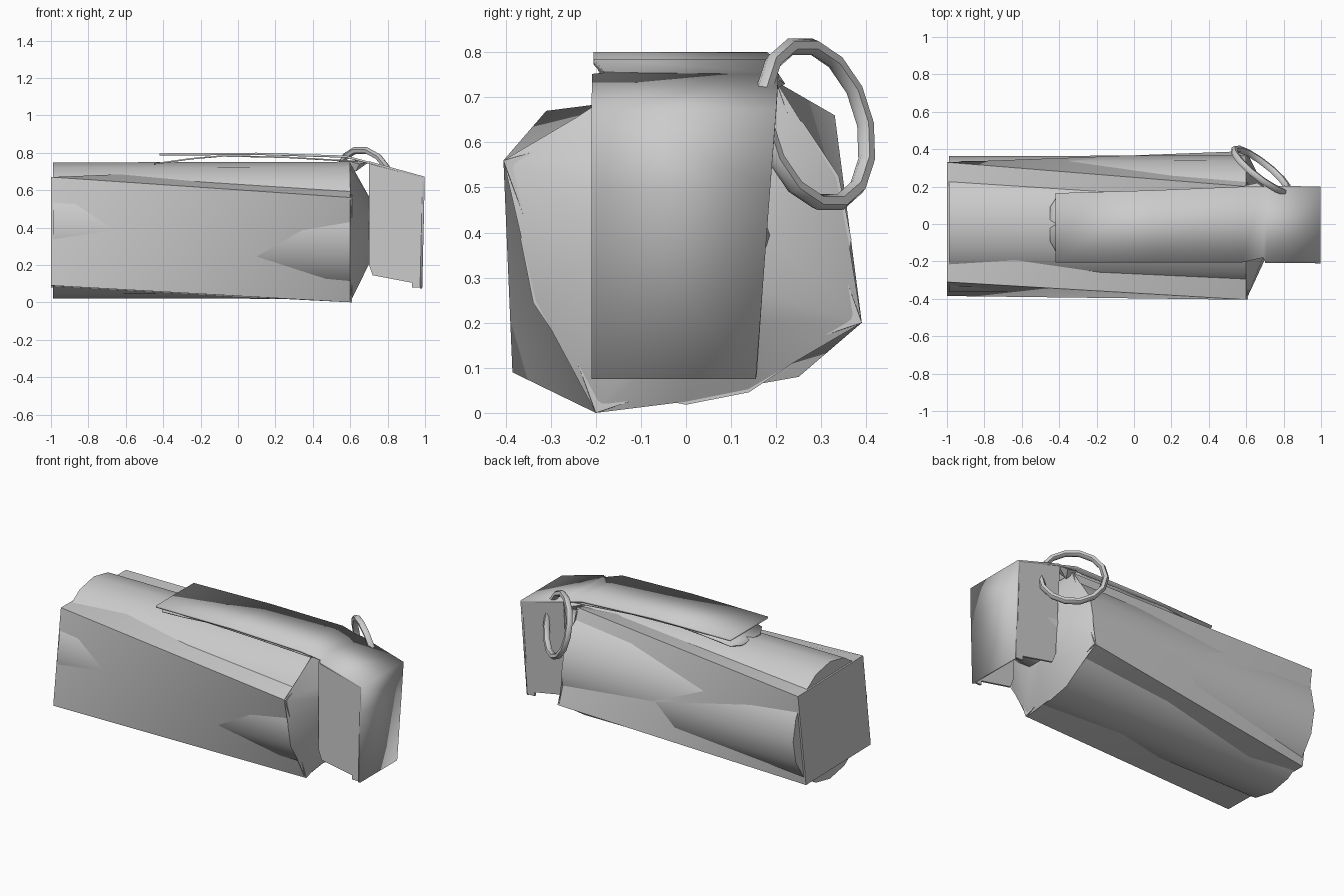
import bpy, bmesh, math
from mathutils import Vector

if "Cube" in bpy.data.objects:
    bpy.data.objects.remove(bpy.data.objects["Cube"])


def make(name, bm, angle=30):
    bmesh.ops.recalc_face_normals(bm, faces=bm.faces)
    me = bpy.data.meshes.new(name)
    bm.to_mesh(me)
    bm.free()
    ob = bpy.data.objects.new(name, me)
    bpy.context.collection.objects.link(ob)
    bpy.ops.object.select_all(action='DESELECT')
    ob.select_set(True)
    bpy.context.view_layer.objects.active = ob
    bpy.ops.object.shade_smooth_by_angle(angle=math.radians(angle))
    return ob


def hull(name, pts, angle=30):
    bm = bmesh.new()
    vs = [bm.verts.new(p) for p in pts]
    r = bmesh.ops.convex_hull(bm, input=vs)
    loose = [v for v in bm.verts if not v.link_faces]
    bmesh.ops.delete(bm, geom=loose, context='VERTS')
    return make(name, bm, angle)


def ring_points(x, r, cz, n, off=0.0):
    return [(x, r * math.cos(off + 2 * math.pi * i / n),
             cz + r * math.sin(off + 2 * math.pi * i / n)) for i in range(n)]


def strip(name, path, thick):
    """Sheet metal strip; path rows are x, z, y_min, y_max."""
    bm = bmesh.new()
    rows = [(bm.verts.new((x, a, z)), bm.verts.new((x, b, z))) for x, z, a, b in path]
    for p, q in zip(rows, rows[1:]):
        bm.faces.new((p[0], q[0], q[1], p[1]))
    ob = make(name, bm)
    mod = ob.modifiers.new("thickness", 'SOLIDIFY')
    mod.thickness = thick
    mod.offset = -1 if ob.data.polygons[0].normal.z > 0 else 1
    return ob


def side_plate(name, outline, y, thick):
    bm = bmesh.new()
    a = [bm.verts.new((x, y, z)) for x, z in outline]
    b = [bm.verts.new((x, y + thick, z)) for x, z in outline]
    bm.faces.new(a)
    bm.faces.new(b[::-1])
    for i in range(len(a)):
        j = (i + 1) % len(a)
        bm.faces.new((a[i], b[i], b[j], a[j]))
    return make(name, bm)


# Twisted square outer shell
left = [(-0.31, 0.67), (-0.385, 0.09), (0.25, 0.08), (0.33, 0.66)]
right = [(-0.405, 0.56), (-0.2, 0.0), (0.39, 0.2), (0.2, 0.735)]
hull("canister_shell", [(-1.0, y, z) for y, z in left] + [(0.61, y, z) for y, z in right], 40)

# Round canister core bulging through the shell
hull("canister_core", ring_points(-0.99, 0.363, 0.385, 16) + ring_points(0.6, 0.367, 0.385, 16), 40)

# Shoulder tapering to the neck
hull("shoulder", [(0.6, y, z) for y, z in right] + ring_points(0.6, 0.36, 0.385, 16)
     + ring_points(0.7, 0.19, 0.385, 10), 25)

# Fuse neck inside the lever head
hull("neck", ring_points(0.66, 0.19, 0.39, 10) + ring_points(0.86, 0.17, 0.41, 10), 40)

# Safety lever: long top strip bent down over the head
strip("lever", [(-0.42, 0.797, -0.205, 0.165), (0.10, 0.80, -0.205, 0.18),
                (0.58, 0.785, -0.205, 0.2), (0.69, 0.755, -0.18, 0.2),
                (0.71, 0.752, -0.208, 0.205), (0.998, 0.672, -0.21, 0.2),
                (0.995, 0.5, -0.21, 0.187), (0.985, 0.075, -0.21, 0.155)], 0.012)

# Curved lower lip under the lever
strip("lever_lip", [(-0.45, 0.745, -0.09, 0.09), (-0.41, 0.75, -0.16, 0.15),
                    (-0.25, 0.772, -0.19, 0.16), (-0.08, 0.787, -0.195, 0.165),
                    (0.25, 0.78, -0.2, 0.17), (0.64, 0.757, -0.19, 0.19)], 0.008)

# Side cheeks of the lever head
cheek = [(0.70, 0.75), (0.99, 0.67), (0.98, 0.08), (0.93, 0.08),
         (0.93, 0.105), (0.72, 0.145), (0.70, 0.2)]
side_plate("front_cheek", cheek, -0.208, 0.012)
back = side_plate("back_cheek", cheek, 0.19, 0.012)
for v in back.data.vertices:  # cheek leans in with the tapered end plate
    v.co.y -= 0.045 * (0.75 - v.co.z) / 0.67

# Pull ring
n = Vector((0.6, 0.77, 0.22)).normalized()
bpy.ops.mesh.primitive_torus_add(major_segments=14, minor_segments=6, major_radius=0.181,
                                 minor_radius=0.019, location=(0.68, 0.287, 0.64),
                                 rotation=n.to_track_quat('Z', 'Y').to_euler())
pull_ring = bpy.context.object
pull_ring.name = "pull_ring"
bpy.ops.object.shade_smooth_by_angle(angle=math.radians(60))

# Pin holding the ring at the top of the neck
hull("ring_pin", [(0.57, 0.2, 0.76), (0.65, 0.14, 0.74), (0.7, 0.19, 0.75),
                  (0.66, 0.22, 0.73), (0.63, 0.17, 0.70)])
